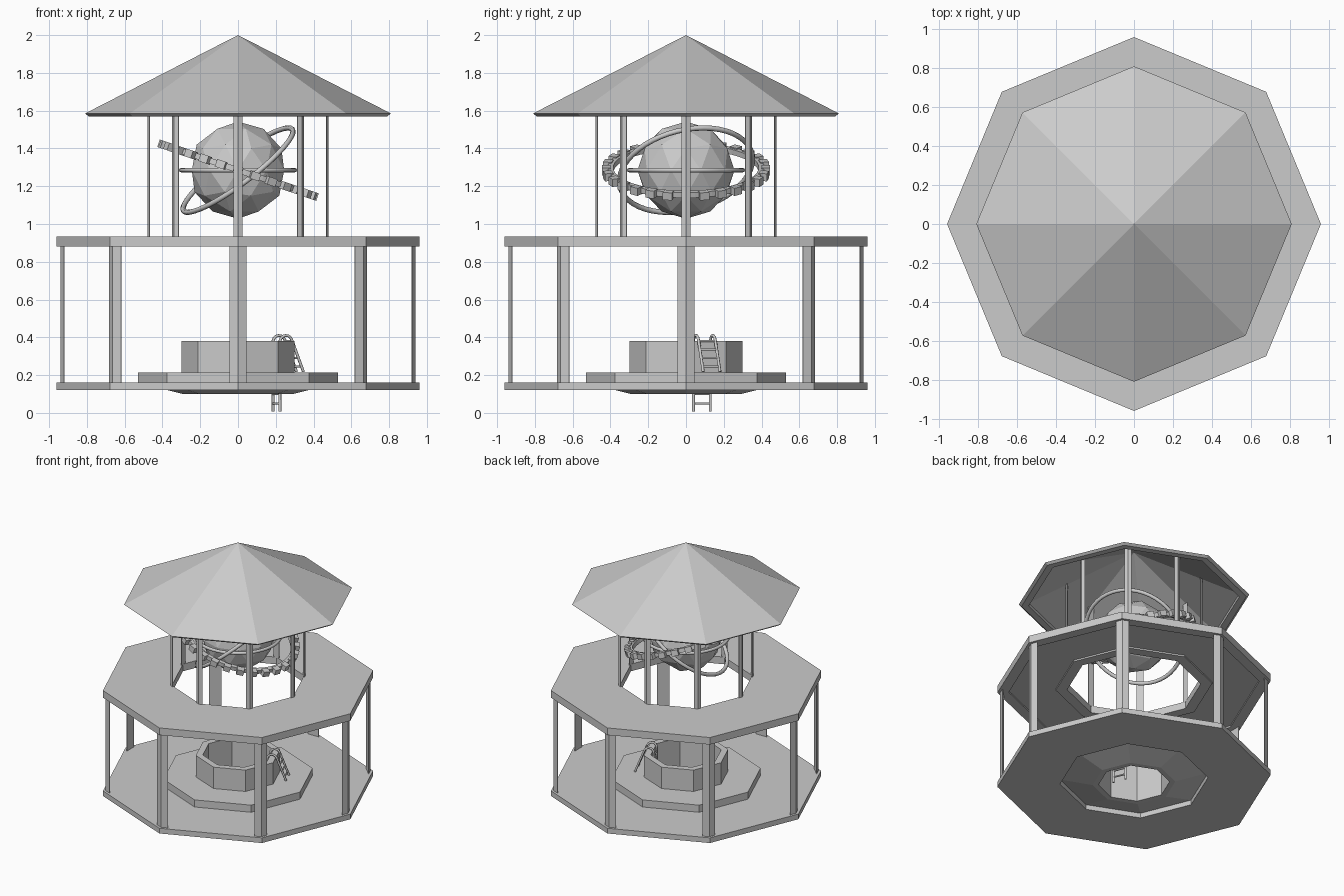
import bpy, bmesh, math
from math import sin, cos, pi, radians
from mathutils import Vector, Matrix

if "Cube" in bpy.data.objects:
    bpy.data.objects.remove(bpy.data.objects["Cube"])

C = Vector((0, 0, 1.285))  # globe centre


def finish(name, bm, matrix=None):
    bmesh.ops.remove_doubles(bm, verts=bm.verts, dist=1e-5)
    bmesh.ops.recalc_face_normals(bm, faces=bm.faces)
    if matrix:
        bm.transform(matrix)
    me = bpy.data.meshes.new(name)
    bm.to_mesh(me)
    bm.free()
    ob = bpy.data.objects.new(name, me)
    bpy.context.collection.objects.link(ob)
    return ob


def lathe(name, profile, n=8, matrix=None):
    """Spin a closed (radius, z) profile into an n-sided solid."""
    bm = bmesh.new()
    rings = [[bm.verts.new((r * cos(2 * pi * i / n), r * sin(2 * pi * i / n), z))
              for r, z in profile] for i in range(n)]
    m = len(profile)
    for i in range(n):
        a, b = rings[i], rings[(i + 1) % n]
        for j in range(m):
            k = (j + 1) % m
            if profile[j][0] == 0 and profile[k][0] == 0:
                continue
            if profile[j][0] == 0:
                bm.faces.new((a[j], b[k], a[k]))
            elif profile[k][0] == 0:
                bm.faces.new((a[j], b[j], a[k]))
            else:
                bm.faces.new((a[j], b[j], b[k], a[k]))
    # the pole vertices coincide; unused ones merge too
    return finish(name, bm, matrix)


def corner_posts(name, r, half, z0, z1):
    """Eight wedge posts that follow the octagon corners."""
    bm = bmesh.new()
    d = half * math.tan(pi / 8)
    for i in range(8):
        rot = Matrix.Rotation(i * pi / 4, 3, 'Z')
        pts = [(r, 0), (r - d, half), (r - d - .003, half), (r - d - .003, -half), (r - d, -half)]
        lo = [bm.verts.new(rot @ Vector((x, y, z0))) for x, y in pts]
        hi = [bm.verts.new(rot @ Vector((x, y, z1))) for x, y in pts]
        bm.faces.new(lo)
        bm.faces.new(hi)
        for j in range(5):
            k = (j + 1) % 5
            bm.faces.new((lo[j], lo[k], hi[k], hi[j]))
    return finish(name, bm)


def tube(name, paths, radius):
    cu = bpy.data.curves.new(name, 'CURVE')
    cu.dimensions = '3D'
    cu.bevel_depth = radius
    cu.bevel_resolution = 1
    cu.use_fill_caps = True
    for p in paths:
        s = cu.splines.new('POLY')
        s.points.add(len(p) - 1)
        for pt, co in zip(s.points, p):
            pt.co = (*co, 1)
    ob = bpy.data.objects.new(name, cu)
    bpy.context.collection.objects.link(ob)
    return ob


def torus(name, R, r, matrix, n=48):
    prof = [(R + r * cos(2 * pi * i / 8), r * sin(2 * pi * i / 8)) for i in range(8)]
    ob = lathe(name, prof, n, matrix)
    for p in ob.data.polygons:
        p.use_smooth = True
    return ob


# Lower floor, upper gallery and roof
lathe("lower_floor", [(.96, .12), (.96, .16), (.52, .16), (.52, .12)])
lathe("upper_gallery", [(.96, .88), (.96, .935), (.47, .935), (.47, .88),
                        (.55, .88), (.55, .892), (.88, .892), (.88, .88)])
lathe("roof", [(0, 2), (.81, 1.585), (.79, 1.57), (.74, 1.57), (.74, 1.595), (0, 1.965)])

# Stepped well with its funnel underside, open through the middle
lathe("well", [(.53, .16), (.53, .215), (.30, .215), (.30, .38), (.25, .38),
               (.25, .10), (.29, .10)])

# Posts
corner_posts("lower_posts", .94, .045, .16, .88)
corner_posts("upper_posts", .48, .025, .93, 1.725)

# Faceted globe
bm = bmesh.new()
bmesh.ops.create_icosphere(bm, subdivisions=2, radius=.257)
finish("globe", bm, Matrix.Translation(C))

# Level ring and tilted smooth ring
torus("level_ring", .30, .012, Matrix.Translation(C))
u = Vector((.80, 0, .60))
v = Vector((.12, -.98, -.16)).normalized()
w = u.cross(v).normalized()
tilt = Matrix((u, v, w)).transposed().to_4x4()
torus("tilted_ring", .36, .014, Matrix.Translation(C) @ tilt)

# Tilted toothed ring
gear = Matrix.Translation(C) @ Matrix.Rotation(radians(18.7), 4, 'Y')
lathe("toothed_ring", [(.385, -.015), (.415, -.015), (.415, .015), (.385, .015)], 56, gear)
bm = bmesh.new()
for i in range(28):
    m = (Matrix.Rotation(2 * pi * i / 28, 4, 'Z') @ Matrix.Translation((.422, 0, 0))
         @ Matrix.Diagonal((.045, .05, .042, 1)))
    bmesh.ops.create_cube(bm, size=1, matrix=m)
finish("ring_teeth", bm, gear)

# Ladder hooked over one well wall: down inside to the ground, outside to the step
rot = Matrix.Rotation(pi / 8, 3, 'Z')
hook = [(.255 + .035 * cos(a), .375 + .035 * sin(a)) for a in [pi - i * pi / 8 for i in range(8)]]
path = [(.22, .008)] + hook + [(.295, .37), (.355, .218)]
rails = [[rot @ Vector((r, s, z)) for r, z in path] for s in (-.048, .048)]
tube("ladder_rails", rails, .008)
steps = [(.22, .05 + .05 * i) for i in range(7)]
steps += [(.295 + .06 * (.37 - z) / .152, z) for z in (.245, .29, .335, .38)]
tube("ladder_rungs", [[rot @ Vector((r, s, z)) for s in (-.048, .048)] for r, z in steps], .006)
